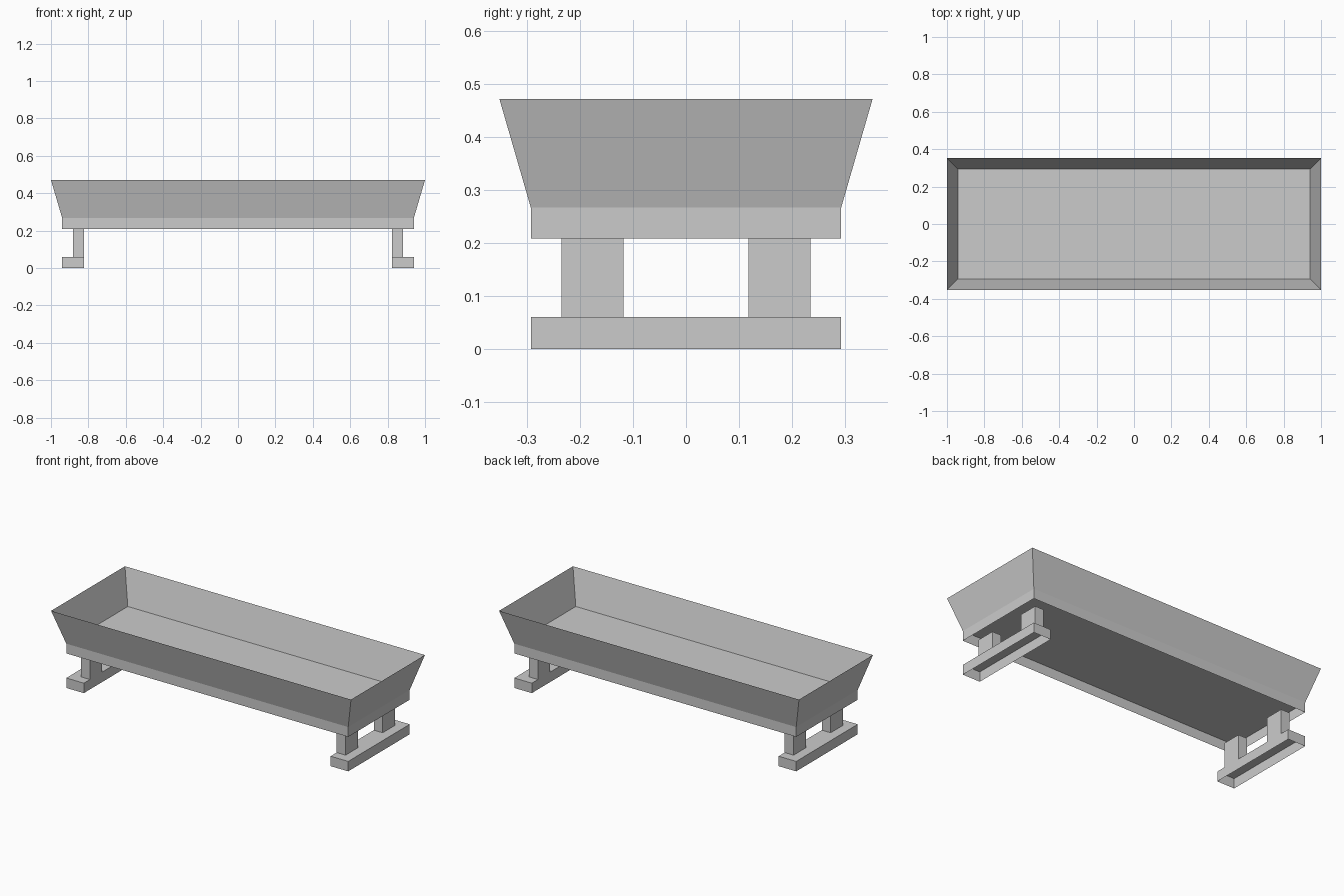
import bpy
import bmesh

cube = bpy.data.objects.get("Cube")
if cube:
    bpy.data.objects.remove(cube, do_unlink=True)

GREY = (0.6, 0.6, 0.6, 1.0)
grey = bpy.data.materials.new("plain grey")
grey.use_nodes = True
grey.diffuse_color = GREY
grey.node_tree.nodes["Principled BSDF"].inputs["Base Color"].default_value = GREY


def ring(bm, x0, x1, y0, y1, z):
    """Four corners of a level rectangle, counter-clockwise from above."""
    return [bm.verts.new((x, y, z)) for x, y in ((x0, y0), (x1, y0), (x1, y1), (x0, y1))]


def walls(bm, low, high):
    for i in range(4):
        j = (i + 1) % 4
        bm.faces.new((low[i], low[j], high[j], high[i]))


def finish(bm, name):
    mesh = bpy.data.meshes.new(name)
    bm.to_mesh(mesh)
    bm.free()
    mesh.materials.append(grey)
    obj = bpy.data.objects.new(name, mesh)
    bpy.context.collection.objects.link(obj)
    return obj


def shell(name, x, y, z, lid=True):
    """Box of side walls, open below, with an optional lid."""
    bm = bmesh.new()
    low, high = ring(bm, *x, *y, z[0]), ring(bm, *x, *y, z[1])
    walls(bm, low, high)
    if lid:
        bm.faces.new(high)
    return finish(bm, name)


# Heights and half sizes shared by the parts
FOOT_TOP, SKIRT_LOW, FLOOR, RIM = 0.06, 0.208, 0.267, 0.471
BASE_X, BASE_Y = 0.94, 0.293
LEG_IN, LEG_OUT = 0.823, 0.882

# Trough floor with a short skirt hanging below it
shell("trough_base", (-BASE_X, BASE_X), (-BASE_Y, BASE_Y), (SKIRT_LOW, FLOOR))

# Thin flared walls, open at the top
bm = bmesh.new()
walls(bm, ring(bm, -BASE_X, BASE_X, -BASE_Y, BASE_Y, FLOOR),
      ring(bm, -1, 1, -0.352, 0.352, RIM))
finish(bm, "trough_walls")

# A foot rail and two posts at each end
for side, end in ((-1, "right"), (1, "left")):
    shell(f"{end}_foot", sorted((side * LEG_IN, side * BASE_X)),
          (-BASE_Y, BASE_Y), (0, FOOT_TOP))
    for depth, place in ((-1, "front"), (1, "back")):
        shell(f"{end}_{place}_post", sorted((side * LEG_IN, side * LEG_OUT)),
              sorted((depth * 0.118, depth * 0.235)), (FOOT_TOP, SKIRT_LOW), lid=False)
